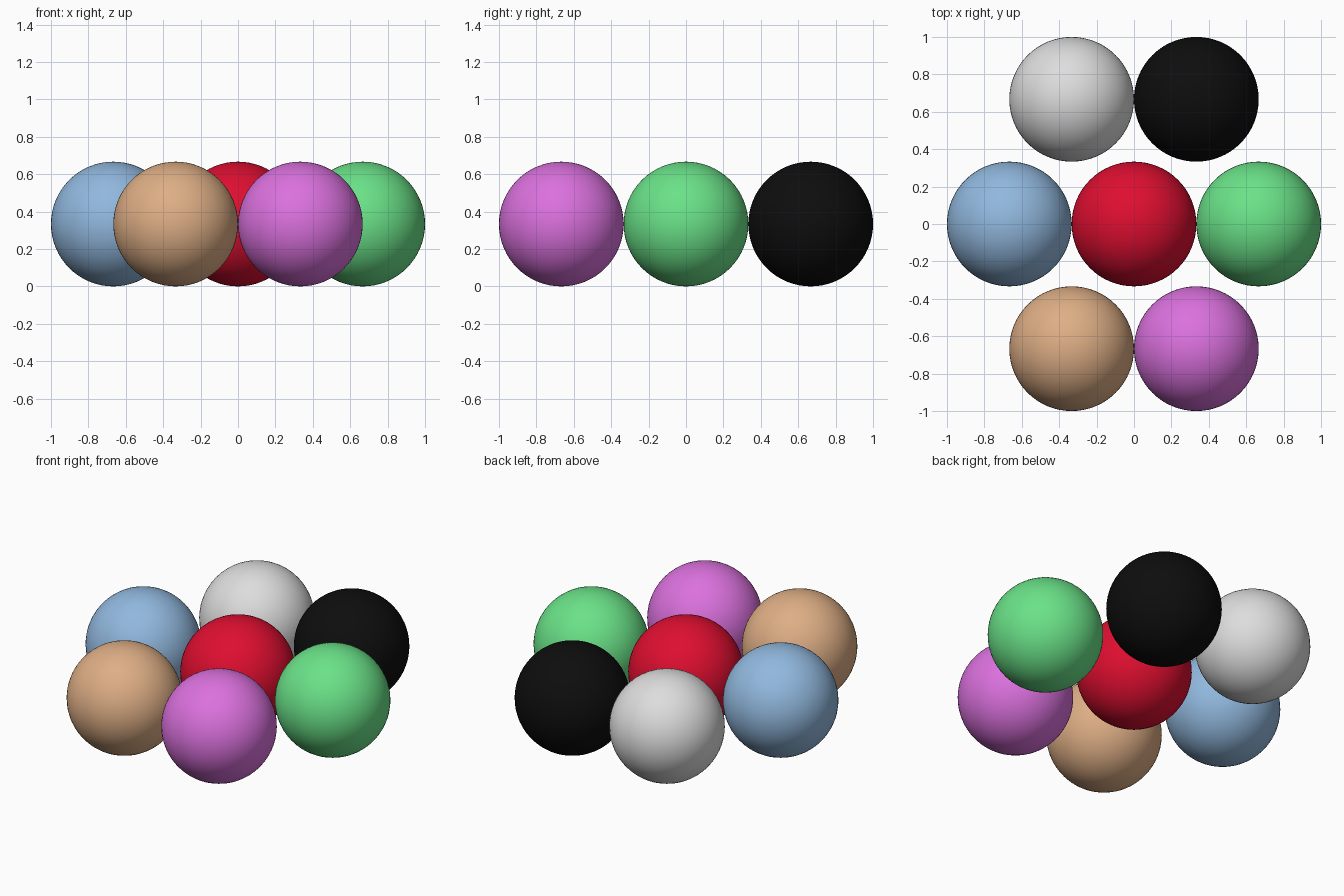
import bpy

if "Cube" in bpy.data.objects:
    bpy.data.objects.remove(bpy.data.objects["Cube"])

R = 1 / 3  # ball radius


def linear(c):
    c /= 255
    return c / 12.92 if c <= 0.04045 else ((c + 0.055) / 1.055) ** 2.4


def material(name, rgb):
    mat = bpy.data.materials.new(name)
    mat.diffuse_color = (*[linear(c) for c in rgb], 1)
    mat.use_nodes = True
    mat.node_tree.nodes["Principled BSDF"].inputs["Base Color"].default_value = mat.diffuse_color
    return mat


def ball(colour, rgb, x, y):
    bpy.ops.mesh.primitive_uv_sphere_add(segments=64, ring_count=32, radius=R, location=(x, y, R))
    obj = bpy.context.object
    obj.name = colour + "_ball"
    obj.data.materials.append(material(colour, rgb))
    bpy.ops.object.shade_smooth()


# back row
ball("light_grey", (221, 221, 221), -R, 2 * R)
ball("black", (13, 13, 13), R, 2 * R)
# middle row
ball("sky_blue", (145, 184, 222), -2 * R, 0)
ball("crimson", (222, 14, 48), 0, 0)
ball("green", (106, 226, 136), 2 * R, 0)
# front row
ball("tan", (222, 174, 133), -R, -2 * R)
ball("orchid", (219, 113, 222), R, -2 * R)
